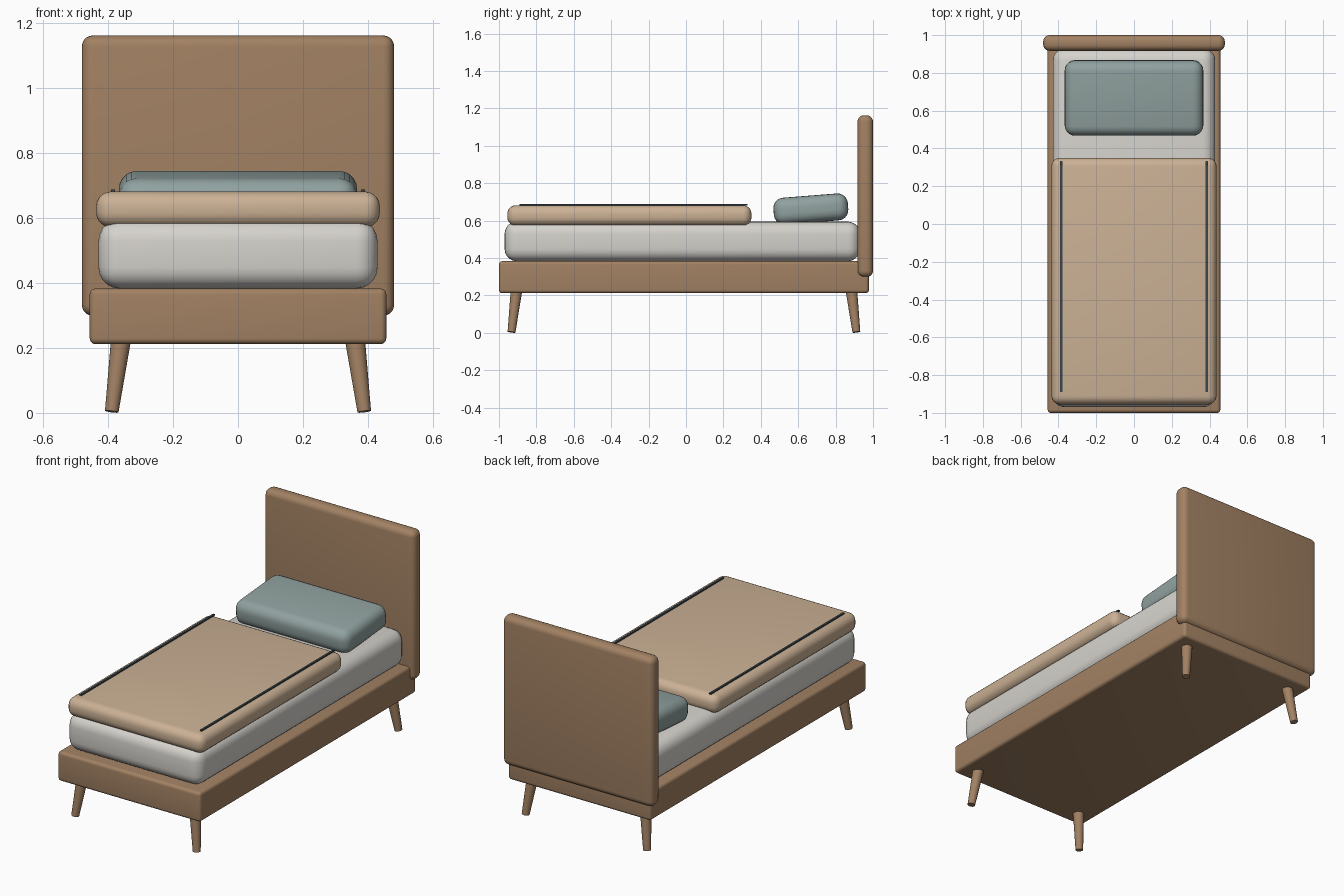
import bpy
import math
from mathutils import Vector

cube = bpy.data.objects.get("Cube")
if cube:
    bpy.data.objects.remove(cube, do_unlink=True)


def make_material(name, rgb):
    mat = bpy.data.materials.new(name)
    mat.use_nodes = True
    mat.diffuse_color = (*rgb, 1)
    mat.node_tree.nodes["Principled BSDF"].inputs["Base Color"].default_value = (*rgb, 1)
    return mat


wood = make_material("warm wood", (0.36, 0.22, 0.125))
linen = make_material("off white linen", (0.67, 0.65, 0.61))
tan = make_material("tan blanket", (0.60, 0.44, 0.30))
sage = make_material("grey green pillow", (0.28, 0.36, 0.35))
slate = make_material("dark slate trim", (0.04, 0.06, 0.07))


def finish(obj, name, mat):
    obj.name = name
    obj.data.materials.append(mat)
    bpy.ops.object.shade_smooth_by_angle(angle=math.radians(35))
    return obj


def soft_box(name, low, high, radius, mat, tilt=0, segments=5):
    """Box between two corners with rounded edges."""
    low, high = Vector(low), Vector(high)
    bpy.ops.mesh.primitive_cube_add(size=1, location=(low + high) / 2)
    obj = bpy.context.object
    obj.scale = high - low
    bpy.ops.object.transform_apply(location=False, rotation=False, scale=True)
    if radius:
        bevel = obj.modifiers.new("rounded edges", "BEVEL")
        bevel.width = radius
        bevel.segments = segments
        bpy.ops.object.modifier_apply(modifier=bevel.name)
    obj.rotation_euler.x = math.radians(tilt)
    return finish(obj, name, mat)


def leg(name, foot, top):
    """Tapered round leg, splayed outwards."""
    foot, top = Vector(foot), Vector(top)
    axis = top - foot
    bpy.ops.mesh.primitive_cone_add(vertices=24, radius1=0.021, radius2=0.031,
                                    depth=axis.length, location=(foot + top) / 2)
    obj = bpy.context.object
    obj.rotation_euler = axis.to_track_quat("Z", "Y").to_euler()
    finish(obj, name, wood)


# Wooden base and headboard
soft_box("bed_frame", (-0.457, -1.0, 0.212), (0.457, 0.978, 0.383), 0.018, wood)
soft_box("headboard", (-0.481, 0.917, 0.299), (0.481, 1.0, 1.163), 0.034, wood)

# Splayed legs at the four corners
for side, x in (("right", -1), ("left", 1)):
    for end, y in (("front", -1), ("back", 1)):
        leg(f"{end}_{side}_leg",
            (x * 0.389, y * 0.922 - 0.011, 0.004),
            (x * 0.360, y * 0.895 - 0.011, 0.23))

# Bedding
soft_box("mattress", (-0.43, -0.97, 0.383), (0.43, 0.93, 0.595), 0.065, linen)
soft_box("blanket", (-0.437, -0.955, 0.572), (0.437, 0.35, 0.682), 0.045, tan)
soft_box("pillow", (-0.367, 0.468, 0.59), (0.367, 0.867, 0.734), 0.055, sage, tilt=4.5)

# Thin trim strips along the blanket
for side, x in (("right", -0.385), ("left", 0.385)):
    soft_box(f"{side}_blanket_trim", (x - 0.006, -0.89, 0.681),
             (x + 0.006, 0.33, 0.689), 0, slate)
